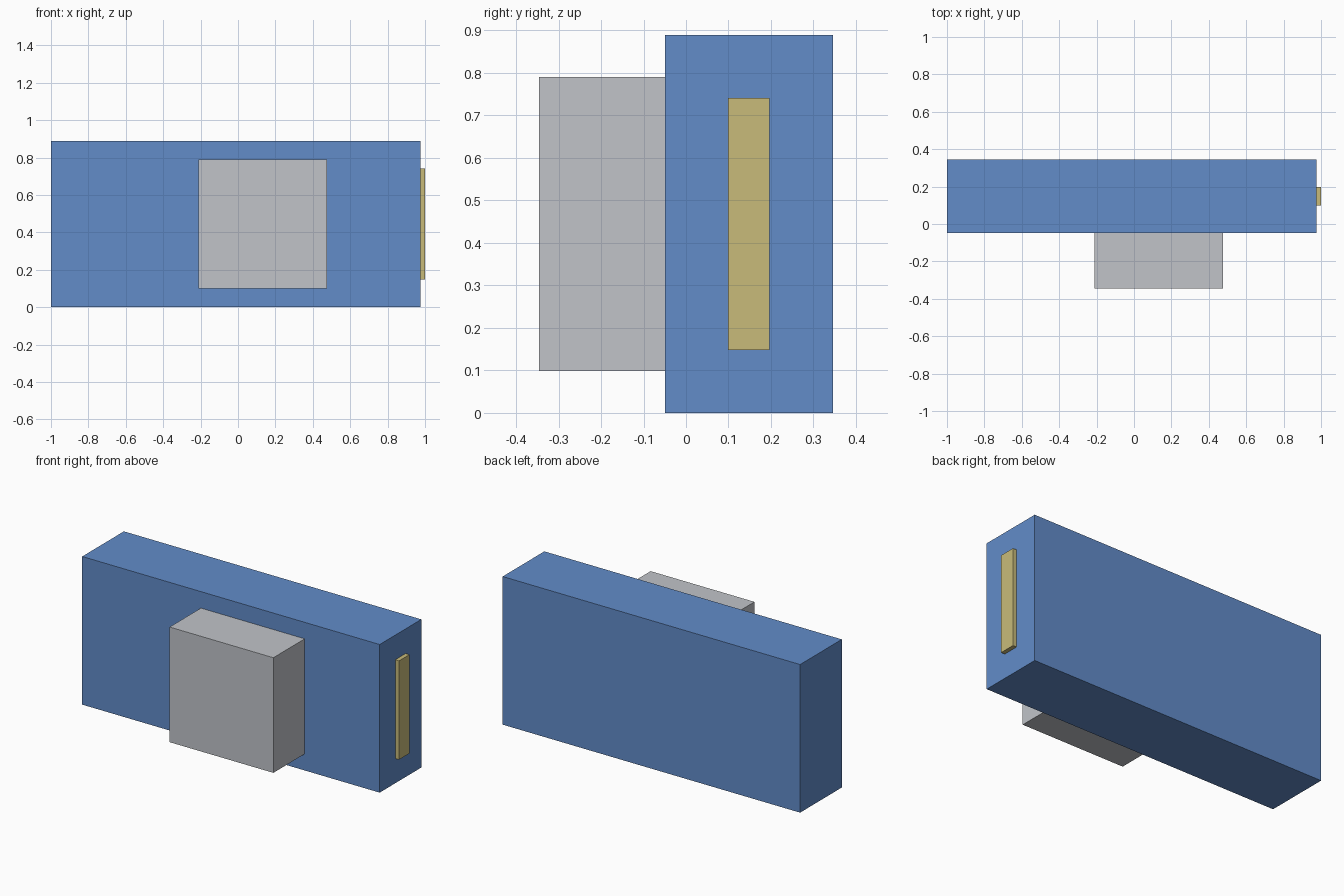
import bpy

if "Cube" in bpy.data.objects:
    bpy.data.objects.remove(bpy.data.objects["Cube"])


def material(name, color):
    mat = bpy.data.materials.new(name)
    mat.diffuse_color = (*color, 1)
    mat.use_nodes = True
    mat.node_tree.nodes["Principled BSDF"].inputs["Base Color"].default_value = mat.diffuse_color
    return mat


def box(name, low, high, mat):
    center = [(a + b) / 2 for a, b in zip(low, high)]
    bpy.ops.mesh.primitive_cube_add(size=1, location=center)
    obj = bpy.context.object
    obj.name = name
    obj.scale = [b - a for a, b in zip(low, high)]
    bpy.ops.object.transform_apply(location=False, rotation=False, scale=True)
    obj.data.materials.append(mat)
    return obj


blue = material("blue", (0.122, 0.262, 0.584))
grey = material("light grey", (0.533, 0.552, 0.584))
tan = material("tan", (0.578, 0.497, 0.195))

# Long main block
box("main_body", (-1, -0.049, 0), (0.975, 0.346, 0.889), blue)
# Box projecting from the front
box("front_box", (-0.212, -0.346, 0.099), (0.477, -0.049, 0.79), grey)
# Thin upright strip on the right end
box("end_strip", (0.975, 0.099, 0.148), (1, 0.197, 0.741), tan)
